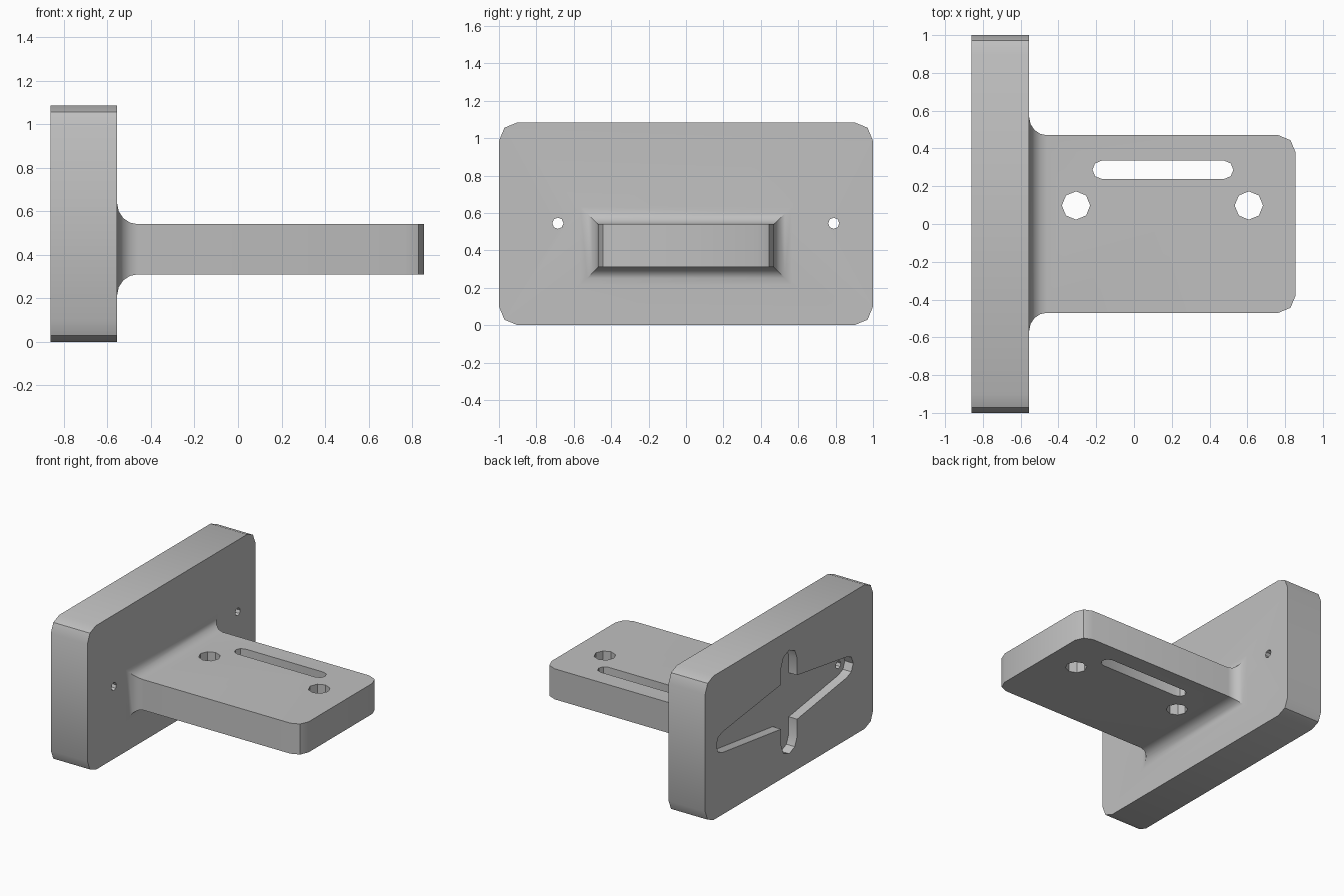
import bpy, bmesh
from math import sin, cos, radians

cube = bpy.data.objects.get("Cube")
if cube:
    bpy.data.objects.remove(cube, do_unlink=True)

grey = bpy.data.materials.new("plain grey")
grey.use_nodes = True
colour = (0.53, 0.53, 0.53, 1)
grey.diffuse_color = colour
grey.node_tree.nodes["Principled BSDF"].inputs["Base Color"].default_value = colour


def arc(cx, cy, r, start, end, steps):
    angles = [radians(start + (end - start) * i / steps) for i in range(steps + 1)]
    return [(cx + r * cos(a), cy + r * sin(a)) for a in angles]


def circle(cx, cy, r):
    return arc(cx, cy, r, 0, 360, 8)[:-1]


def loft(name, rings):
    """Solid through a list of equal-length point rings, capped at both ends."""
    bm = bmesh.new()
    rows = [[bm.verts.new(p) for p in ring] for ring in rings]
    n = len(rows[0])
    for a, b in zip(rows, rows[1:]):
        for i in range(n):
            j = (i + 1) % n
            bm.faces.new((a[i], a[j], b[j], b[i]))
    bm.faces.new(rows[0])
    bm.faces.new(rows[-1])
    bmesh.ops.recalc_face_normals(bm, faces=bm.faces)
    mesh = bpy.data.meshes.new(name)
    bm.to_mesh(mesh)
    bm.free()
    mesh.materials.append(grey)
    obj = bpy.data.objects.new(name, mesh)
    bpy.context.collection.objects.link(obj)
    return obj


def prism_x(name, profile, lo, hi):
    return loft(name, [[(x, y, z) for y, z in profile] for x in (lo, hi)])


def prism_z(name, profile, lo, hi):
    return loft(name, [[(x, y, z) for x, y in profile] for z in (lo, hi)])


def combine(target, other, operation):
    mod = target.modifiers.new(operation.lower(), "BOOLEAN")
    mod.operation = operation
    mod.solver = "EXACT"
    mod.object = other
    bpy.ops.object.select_all(action="DESELECT")
    bpy.context.view_layer.objects.active = target
    target.select_set(True)
    bpy.ops.object.modifier_apply(modifier=mod.name)
    bpy.data.objects.remove(other, do_unlink=True)


# Upright mounting plate with rounded corners
BACK, FACE, TOP, R = -0.86, -0.555, 1.085, 0.1
outline = (arc(1 - R, TOP - R, R, 0, 90, 2) + arc(R - 1, TOP - R, R, 90, 180, 2)
           + arc(R - 1, R, R, 180, 270, 2) + arc(1 - R, R, R, 270, 360, 2))
bracket = prism_x("mounting_bracket", outline, BACK, FACE)

# Arm: rectangular rings that flare into the plate and round off at the tip
HALF_Y, HALF_Z, MID_Z, TIP = 0.47, 0.115, 0.425, 0.855
FILLET, CORNER = 0.095, 0.09
sections = [(FACE - 0.05, FILLET, FILLET)]
for step in range(5):
    a = radians(90 * step / 4)
    flare = FILLET * (1 - sin(a))
    sections.append((FACE + FILLET * (1 - cos(a)), flare, flare))
for x, y in arc(TIP - CORNER, -CORNER, CORNER, 90, 0, 2):
    sections.append((x, y, 0))
rings = []
for x, dy, dz in sections:
    y, z = HALF_Y + dy, HALF_Z + dz
    rings.append([(x, -y, MID_Z - z), (x, y, MID_Z - z),
                  (x, y, MID_Z + z), (x, -y, MID_Z + z)])
combine(bracket, loft("arm", rings), "UNION")

# Bolt holes and long slot through the arm
for x in (-0.307, 0.608):
    combine(bracket, prism_z("bolt_hole", circle(x, 0.098, 0.075), 0.2, 0.7), "DIFFERENCE")
slot = arc(0.478, 0.287, 0.048, -90, 90, 4) + arc(-0.172, 0.287, 0.048, 90, 270, 4)
combine(bracket, prism_z("arm_slot", slot, 0.2, 0.7), "DIFFERENCE")

# Cross-shaped recess in the back of the plate
AXIS, FLOOR = 0.545, BACK + 0.07
LEFT, RIGHT = 0.79, -0.685
tapered = (arc(LEFT, AXIS, 0.078, -90, 90, 4) + [(0, AXIS + 0.18)]
           + arc(RIGHT, AXIS, 0.078, 90, 270, 4) + [(0, AXIS - 0.18)])
combine(bracket, prism_x("tapered_recess", tapered, BACK - 0.1, FLOOR), "DIFFERENCE")
upright = arc(0, AXIS + 0.295, 0.095, 0, 180, 4) + arc(0, AXIS - 0.295, 0.095, 180, 360, 4)
combine(bracket, prism_x("upright_recess", upright, BACK - 0.1, FLOOR), "DIFFERENCE")

# Small screw holes through the plate
for y in (LEFT, RIGHT):
    combine(bracket, prism_x("screw_hole", circle(y, AXIS, 0.03), BACK - 0.1, FACE + 0.1), "DIFFERENCE")

bpy.ops.object.shade_smooth_by_angle(angle=radians(30))
